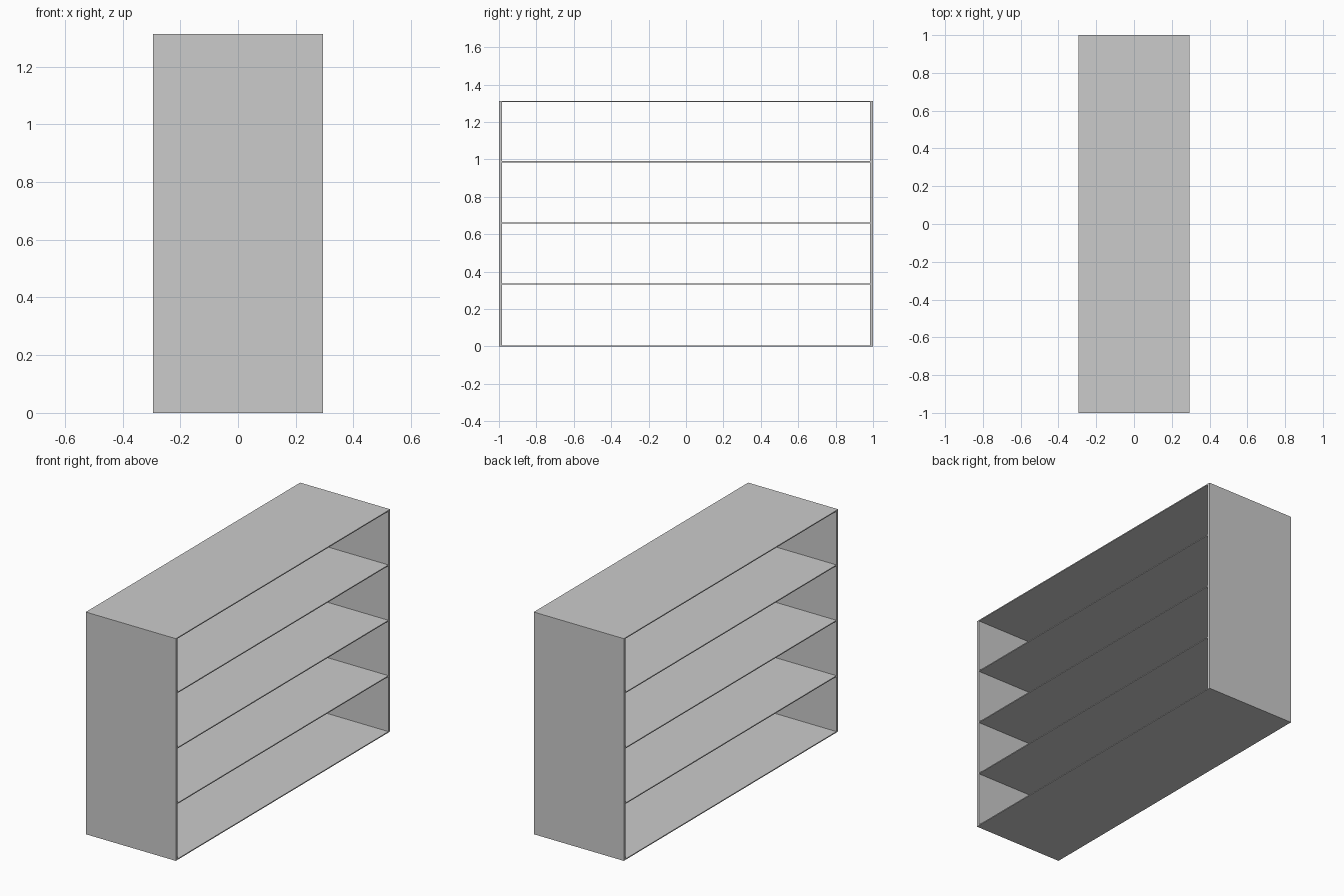
import bpy

if "Cube" in bpy.data.objects:
    bpy.data.objects.remove(bpy.data.objects["Cube"])

WIDTH, LENGTH, HEIGHT = 0.588, 2.0, 1.312
SIDE_T = 0.017    # side panel thickness
BOARD_T = 0.006   # shelf thickness


def box(name, size, centre):
    bpy.ops.mesh.primitive_cube_add(size=1, location=centre)
    ob = bpy.context.object
    ob.name = name
    ob.scale = size
    bpy.ops.object.transform_apply(location=False, rotation=False, scale=True)
    return ob


# Bottom and top boards cover the full length
for name, z in (("bottom_board", BOARD_T / 2), ("top_board", HEIGHT - BOARD_T / 2)):
    box(name, (WIDTH, LENGTH, BOARD_T), (0, 0, z))

# End panels stand between the bottom and top boards
for name, s in (("front_panel", -1), ("back_panel", 1)):
    box(name, (WIDTH, SIDE_T, HEIGHT - 2 * BOARD_T),
        (0, s * (LENGTH - SIDE_T) / 2, HEIGHT / 2))

# Inner shelves run between the end panels
for i, z in enumerate((0.333, 0.660, 0.987)):
    box(f"shelf_{i + 1}", (WIDTH, LENGTH - 2 * SIDE_T, BOARD_T), (0, 0, z))
